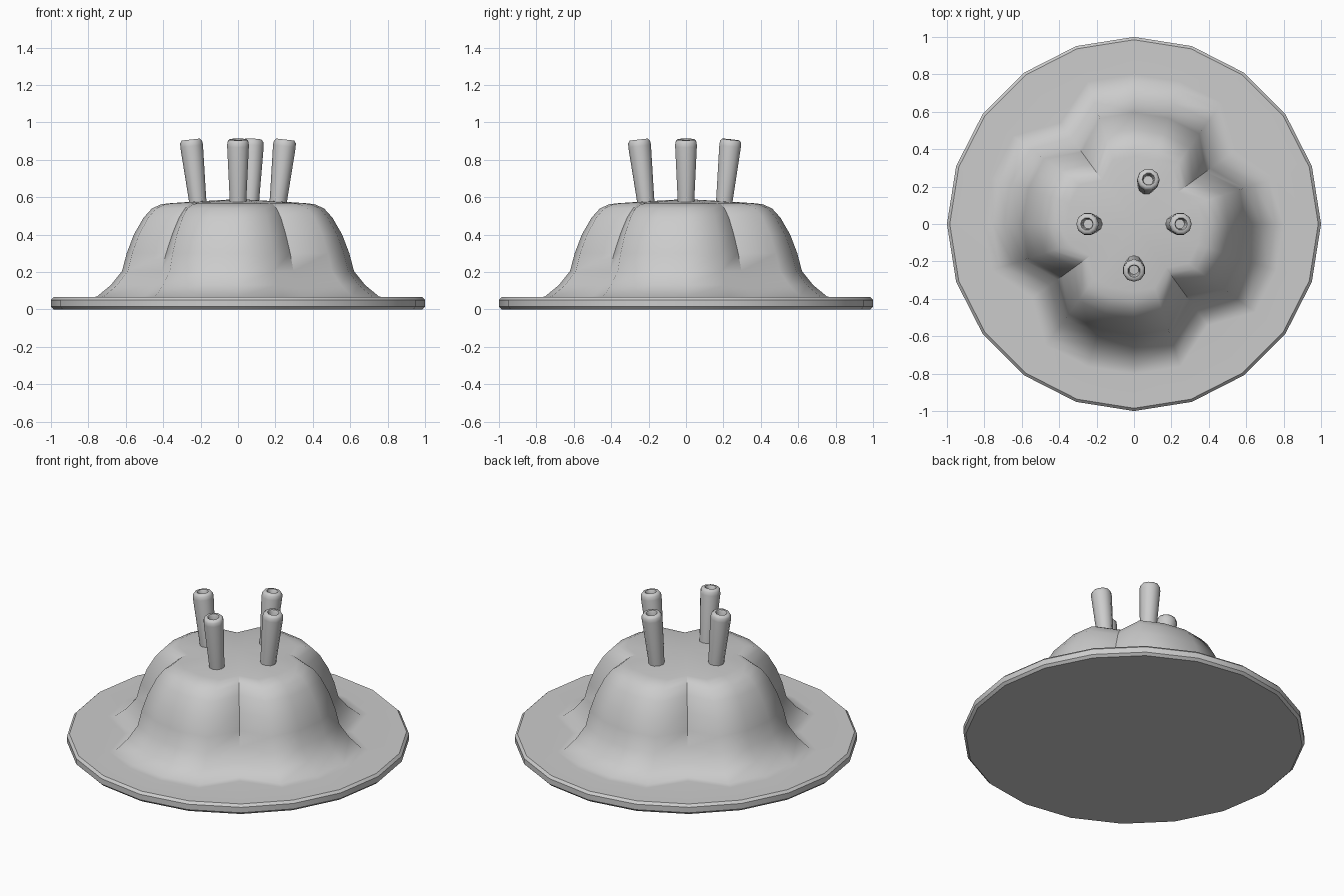
import bpy, bmesh, math
from mathutils import Matrix

if "Cube" in bpy.data.objects:
    bpy.data.objects.remove(bpy.data.objects["Cube"])

N = 20


def loft(bm, rings, sides):
    """Bridge rings of verts; each ring is a function index -> (radius, z)."""
    loops = []
    for ring in rings:
        loop = []
        for i in range(sides):
            r, z = ring(i)
            a = 2 * math.pi * i / sides
            loop.append(bm.verts.new((r * math.cos(a), r * math.sin(a), z)))
        loops.append(loop)
    for a, b in zip(loops, loops[1:]):
        for i in range(sides):
            j = (i + 1) % sides
            bm.faces.new((a[i], a[j], b[j], b[i]))
    return loops


def cap(bm, loop, z):
    c = bm.verts.new((0, 0, z))
    for i in range(len(loop)):
        bm.faces.new((loop[i], loop[(i + 1) % len(loop)], c))


def finish(bm, name):
    for f in bm.faces:
        f.smooth = True
    me = bpy.data.meshes.new(name)
    bm.to_mesh(me)
    bm.free()
    ob = bpy.data.objects.new(name, me)
    bpy.context.collection.objects.link(ob)
    return ob


def sharpen(bm, loop):
    for i in range(len(loop)):
        bm.edges.get((loop[i], loop[(i + 1) % len(loop)])).smooth = False


# Plate with the four-lobed pudding flowing out of it: z, lobe radius, crease radius
profile = [
    (0.0, .985, .985), (.015, 1, 1), (.05, 1, 1), (.065, .985, .985),
    (.065, .80, .67), (.068, .755, .615), (.13, .68, .555), (.205, .62, .505),
    (.30, .595, .475), (.40, .557, .435), (.49, .505, .39), (.54, .46, .35),
    (.562, .41, .32), (.568, .36, .29), (.577, .22, .20),
]


def lobe_ring(z, lobe, crease):
    return lambda i: (crease if i % 5 == 2 else lobe, z)


bm = bmesh.new()
loops = loft(bm, [lobe_ring(*p) for p in profile], N)
bm.faces.new(list(reversed(loops[0])))
cap(bm, loops[-1], .59)
for k in range(4):
    sharpen(bm, loops[k])
for k in range(7, 13):
    for i in range(2, N, 5):
        bm.edges.get((loops[k][i], loops[k + 1][i])).smooth = False
finish(bm, "pudding_on_plate")

# Hollow-tipped candles leaning outwards
candle = [(.046, -.03), (.047, .02), (.061, .30), (.059, .322),
          (.049, .335), (.034, .335), (.029, .325), (.026, .27)]
SIDES = 10
for name, deg in (("candle_right", 0), ("candle_back", 72),
                  ("candle_left", 180), ("candle_front", 270)):
    bm = bmesh.new()
    loops = loft(bm, [(lambda i, p=p: p) for p in candle], SIDES)
    bm.faces.new(list(reversed(loops[0])))
    cap(bm, loops[-1], .27)
    sharpen(bm, loops[0])
    sharpen(bm, loops[5])
    sharpen(bm, loops[-1])
    ob = finish(bm, name)
    ob.matrix_world = (Matrix.Rotation(math.radians(deg), 4, 'Z')
                       @ Matrix.Translation((.215, 0, .575))
                       @ Matrix.Rotation(.11, 4, 'Y'))
